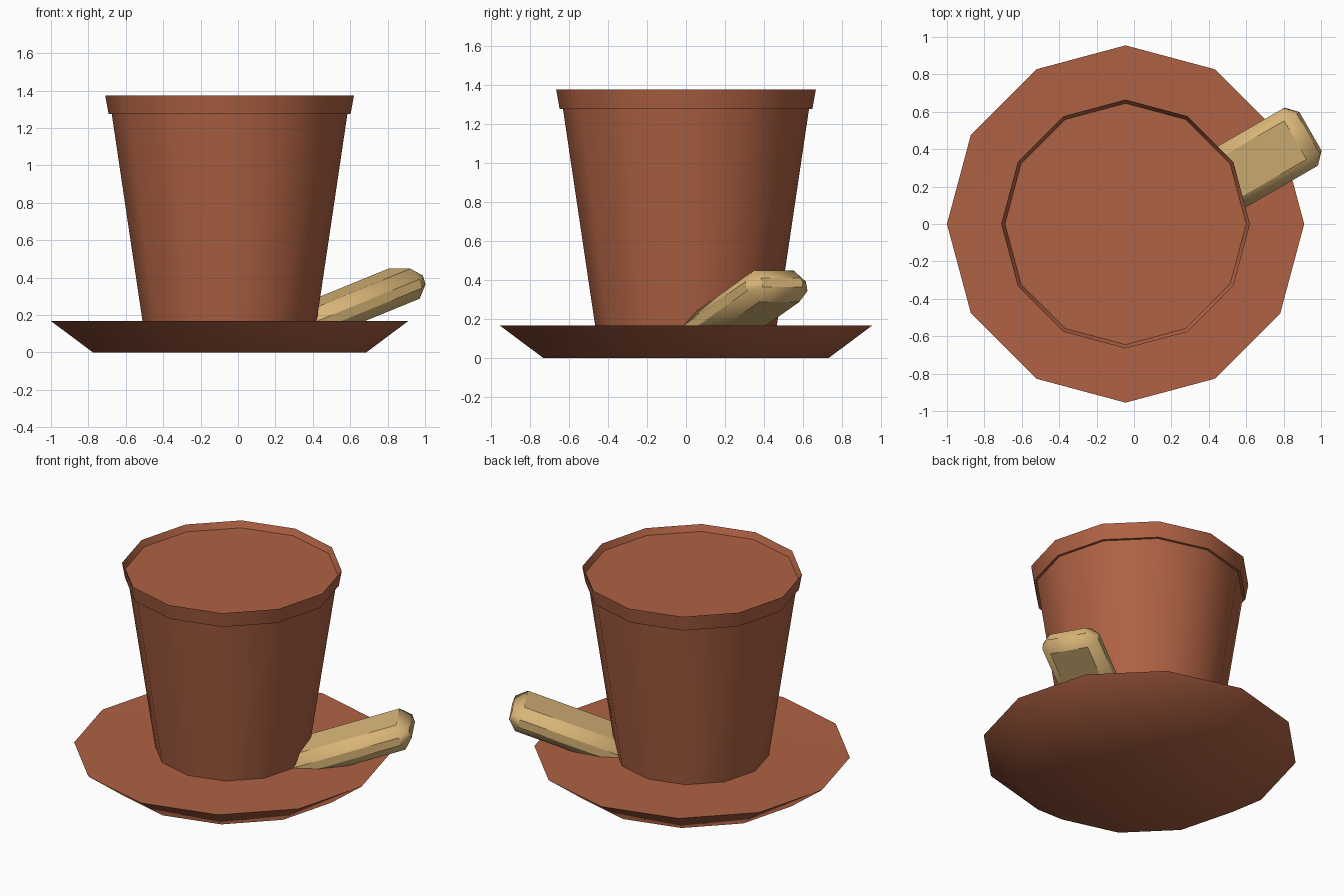
import bpy, bmesh, math
from mathutils import Matrix, Vector

if "Cube" in bpy.data.objects:
    bpy.data.objects.remove(bpy.data.objects["Cube"])

SIDES = 12
AXIS_X = -0.045


def material(name, color):
    m = bpy.data.materials.new(name)
    m.diffuse_color = (*color, 1)
    m.use_nodes = True
    m.node_tree.nodes["Principled BSDF"].inputs["Base Color"].default_value = m.diffuse_color
    return m


terracotta = material("terracotta", (0.43, 0.122, 0.057))
tan = material("tan", (0.69, 0.46, 0.185))


def finish(name, bm, mat):
    bmesh.ops.recalc_face_normals(bm, faces=bm.faces)
    mesh = bpy.data.meshes.new(name)
    bm.to_mesh(mesh)
    bm.free()
    obj = bpy.data.objects.new(name, mesh)
    bpy.context.collection.objects.link(obj)
    mesh.materials.append(mat)
    bpy.ops.object.select_all(action='DESELECT')
    obj.select_set(True)
    bpy.context.view_layer.objects.active = obj
    bpy.ops.object.shade_smooth_by_angle(angle=math.radians(40))
    return obj


def lathe(name, profile, mat):
    """Spin (radius, height) points into a twelve-sided solid with flat caps."""
    bm = bmesh.new()
    rings = []
    for r, z in profile:
        rings.append([bm.verts.new((AXIS_X + r * math.cos(math.tau * i / SIDES),
                                    r * math.sin(math.tau * i / SIDES), z))
                      for i in range(SIDES)])
    for a, b in zip(rings, rings[1:]):
        for i in range(SIDES):
            j = (i + 1) % SIDES
            bm.faces.new((a[i], a[j], b[j], b[i]))
    bm.faces.new(rings[0])
    bm.faces.new(rings[-1])
    return finish(name, bm, mat)


# Saucer with a flared side and a nearly flat top
lathe("saucer", [(0.73, 0), (0.955, 0.168), (0.78, 0.165)], terracotta)

# Tapered pot, stepped lip and slightly sunken top
lathe("pot", [(0.463, 0.15), (0.63, 1.275), (0.647, 1.275),
              (0.665, 1.375), (0.645, 1.335)], terracotta)

# Chamfered slab handle, tilted up and turned to the back right
start, end = 0.30, 1.162
bm = bmesh.new()
bmesh.ops.create_cube(bm, size=1)
bmesh.ops.scale(bm, vec=(end - start, 0.358, 0.17), verts=bm.verts)
bmesh.ops.translate(bm, vec=((start + end) / 2, -0.065, 0), verts=bm.verts)
bmesh.ops.bevel(bm, geom=bm.edges[:], offset=0.06, segments=1,
                affect='EDGES', profile=0.5)
place = (Matrix.Translation(Vector((AXIS_X, 0, 0)))
         @ Matrix.Rotation(math.radians(30), 4, 'Z')
         @ Matrix.Rotation(math.radians(-19.5), 4, 'Y'))
bmesh.ops.transform(bm, matrix=place, verts=bm.verts)
finish("handle", bm, tan)
